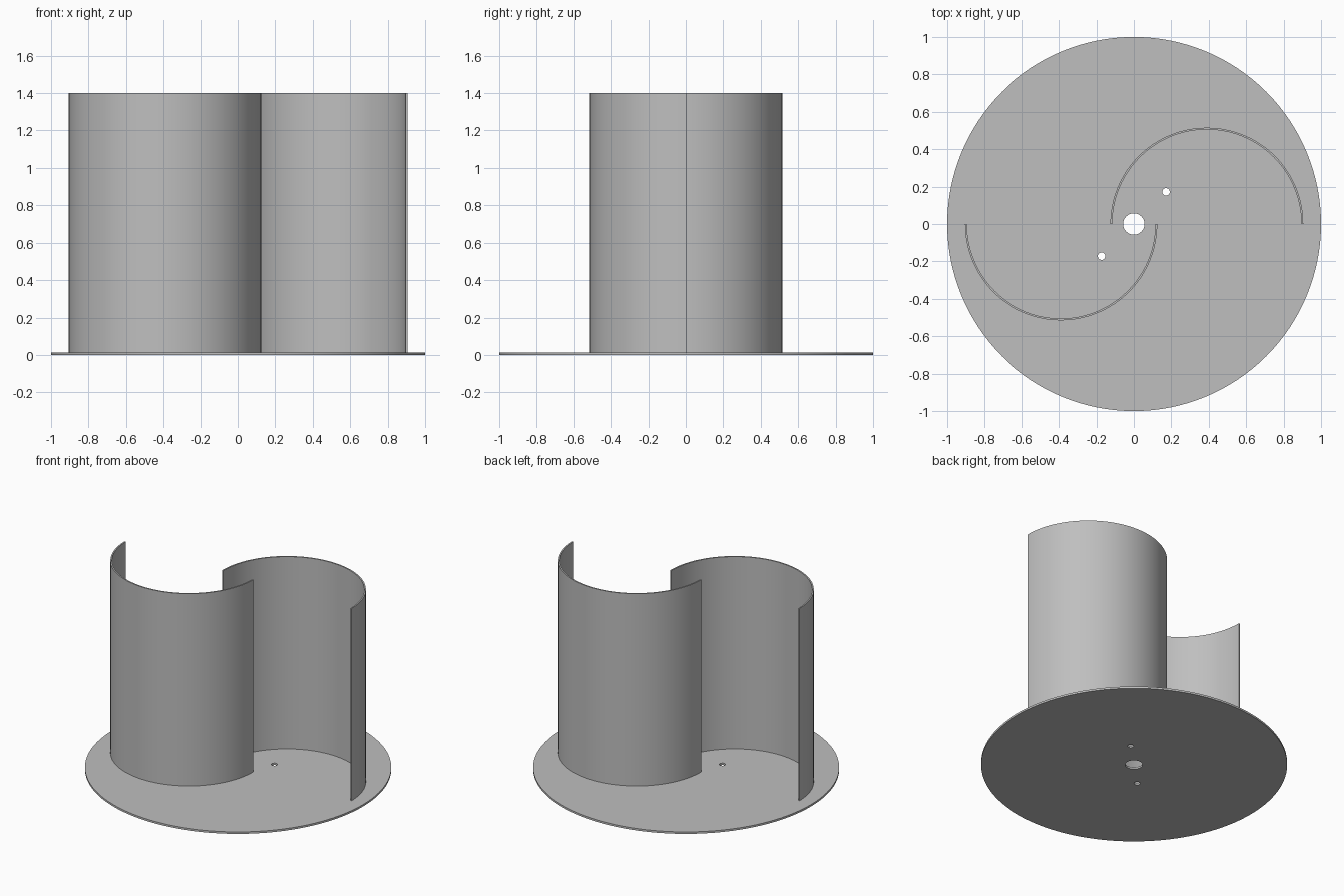
import bpy, bmesh
from math import pi, cos, sin, radians

cube = bpy.data.objects.get("Cube")
if cube:
    bpy.data.objects.remove(cube, do_unlink=True)

BASE_H, TOP = 0.014, 1.4
BLADE_X, OUTER, WALL = 0.39, 0.515, 0.01

grey = bpy.data.materials.new("plain grey")
grey.use_nodes = True
colour = (0.52, 0.52, 0.52, 1)
grey.diffuse_color = colour
grey.node_tree.nodes["Principled BSDF"].inputs["Base Color"].default_value = colour


def finish(obj):
    bpy.ops.object.select_all(action='DESELECT')
    obj.select_set(True)
    bpy.context.view_layer.objects.active = obj
    bpy.ops.object.shade_smooth_by_angle(angle=radians(30))


def cylinder(name, radius, z0, z1, x=0, y=0, sides=48):
    bpy.ops.mesh.primitive_cylinder_add(
        vertices=sides, radius=radius, depth=z1 - z0, location=(x, y, (z0 + z1) / 2))
    obj = bpy.context.object
    obj.name = name
    return obj


def blade(name, side):
    """Half-round thin wall, extruded upward from the base plate."""
    steps = 64
    arc = [pi * i / steps for i in range(steps + 1)]
    outline = [(OUTER, a) for a in arc] + [(OUTER - WALL, a) for a in reversed(arc)]
    bm = bmesh.new()
    verts = [bm.verts.new((side * (BLADE_X + r * cos(a)), side * r * sin(a), BASE_H))
             for r, a in outline]
    # Quads across the wall thickness keep the end faces clean
    n = len(verts)
    faces = [bm.faces.new((verts[i], verts[i + 1], verts[n - 2 - i], verts[n - 1 - i]))
             for i in range(steps)]
    new = bmesh.ops.extrude_face_region(bm, geom=faces, use_keep_orig=True)["geom"]
    for v in new:
        if isinstance(v, bmesh.types.BMVert):
            v.co.z = TOP
    bmesh.ops.recalc_face_normals(bm, faces=bm.faces)
    mesh = bpy.data.meshes.new(name)
    bm.to_mesh(mesh)
    bm.free()
    obj = bpy.data.objects.new(name, mesh)
    bpy.context.collection.objects.link(obj)
    mesh.materials.append(grey)
    finish(obj)


# Base plate with shaft hole and two bolt holes
base = cylinder("base_plate", 1, 0, BASE_H, sides=128)
base.data.materials.append(grey)
for name, r, x, y in (("shaft_hole", 0.057, 0, 0),
                      ("bolt_hole_left", 0.02, 0.172, 0.172),
                      ("bolt_hole_right", 0.02, -0.172, -0.172)):
    cutter = cylinder(name, r, -0.1, 0.1, x, y)
    cutter.hide_render = True
    bpy.context.view_layer.objects.active = base
    mod = base.modifiers.new(name, 'BOOLEAN')
    mod.operation, mod.solver, mod.object = 'DIFFERENCE', 'EXACT', cutter
    bpy.ops.object.modifier_apply(modifier=mod.name)
    bpy.data.objects.remove(cutter, do_unlink=True)
finish(base)

# Two blades, one turned half way round from the other
blade("left_blade", 1)
blade("right_blade", -1)
